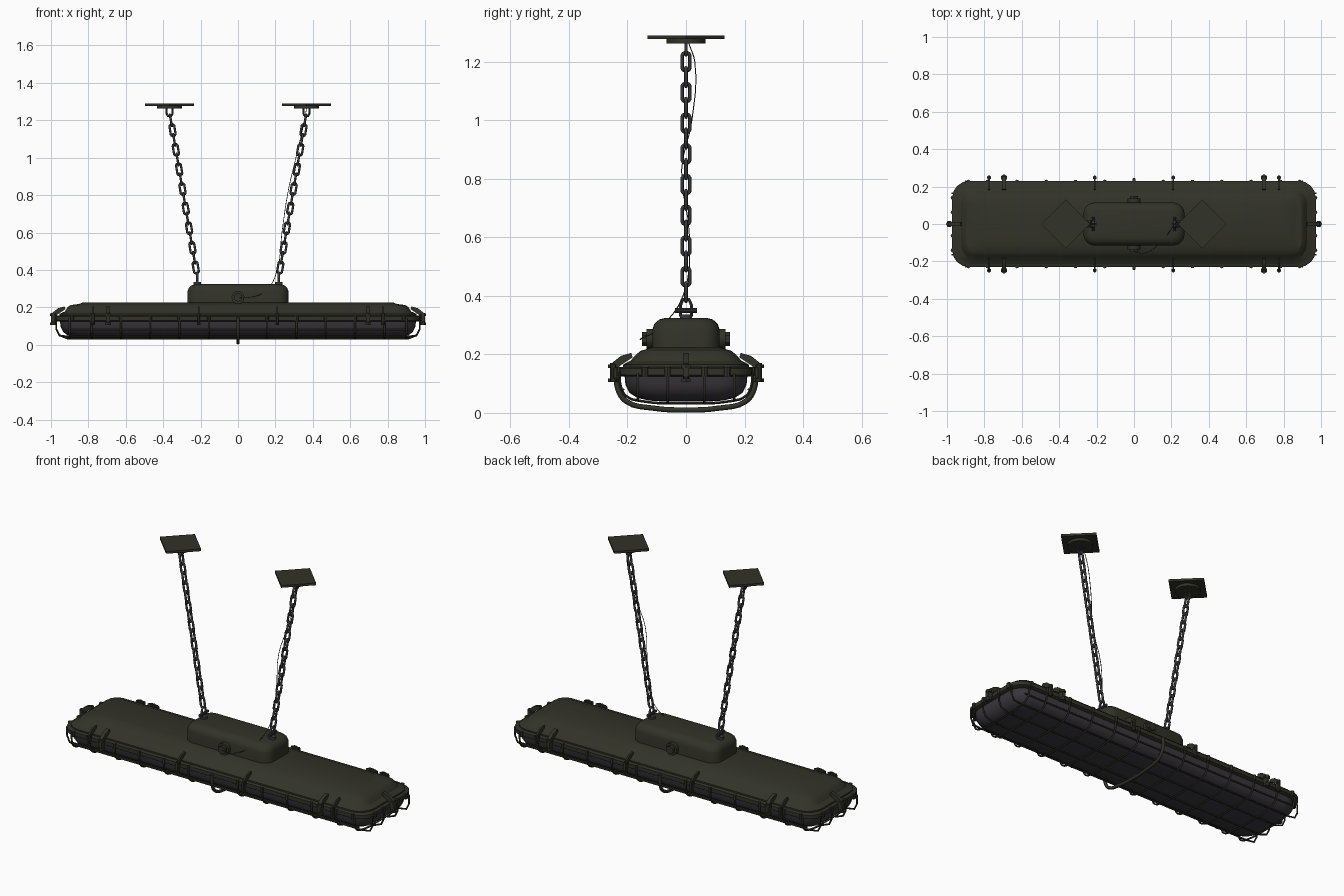
import bpy, bmesh, math
from mathutils import Vector, Matrix

if "Cube" in bpy.data.objects:
    bpy.data.objects.remove(bpy.data.objects["Cube"])


def material(name, rgb):
    m = bpy.data.materials.new(name)
    m.diffuse_color = (*rgb, 1)
    m.use_nodes = True
    m.node_tree.nodes["Principled BSDF"].inputs["Base Color"].default_value = m.diffuse_color
    return m


OLIVE = material("olive paint", (0.031, 0.032, 0.021))
GLASS = material("smoky glass", (0.043, 0.039, 0.046))
STEEL = material("dark steel", (0.042, 0.042, 0.047))


def finish(ob, mat, angle=35):
    ob.data.materials.clear()
    ob.data.materials.append(mat)
    bpy.ops.object.select_all(action='DESELECT')
    ob.select_set(True)
    bpy.context.view_layer.objects.active = ob
    bpy.ops.object.shade_smooth_by_angle(angle=math.radians(angle))
    return ob


def from_bmesh(name, bm, mat, angle=35):
    bmesh.ops.recalc_face_normals(bm, faces=bm.faces)
    me = bpy.data.meshes.new(name)
    bm.to_mesh(me)
    bm.free()
    ob = bpy.data.objects.new(name, me)
    bpy.context.collection.objects.link(ob)
    return finish(ob, mat, angle)


def loft(name, rings, mat, segs=4, angle=35):
    """Stack rounded rectangles given as (half x, half y, corner radius, z)."""
    bm = bmesh.new()
    loops = []
    for hx, hy, r, z in rings:
        loop = []
        for c, (sx, sy) in enumerate([(1, 1), (-1, 1), (-1, -1), (1, -1)]):
            for i in range(segs + 1):
                a = math.pi / 2 * (c + i / segs)
                loop.append(bm.verts.new((sx * (hx - r) + r * math.cos(a),
                                          sy * (hy - r) + r * math.sin(a), z)))
        loops.append(loop)
    n = len(loops[0])
    for a, b in zip(loops, loops[1:]):
        for i in range(n):
            bm.faces.new((a[i], a[(i + 1) % n], b[(i + 1) % n], b[i]))
    bm.faces.new(loops[0])
    bm.faces.new(loops[-1])
    return from_bmesh(name, bm, mat, angle)


def tube(name, pts, r, mat, cyclic=False, smooth=False, res=1):
    cu = bpy.data.curves.new(name, 'CURVE')
    cu.dimensions = '3D'
    cu.bevel_depth = r
    cu.bevel_resolution = res
    cu.use_fill_caps = True
    if smooth:
        sp = cu.splines.new('BEZIER')
        sp.bezier_points.add(len(pts) - 1)
        sp.resolution_u = 4
        for bp, p in zip(sp.bezier_points, pts):
            bp.co = p
            bp.handle_left_type = bp.handle_right_type = 'AUTO'
    else:
        sp = cu.splines.new('POLY')
        sp.points.add(len(pts) - 1)
        for q, p in zip(sp.points, pts):
            q.co = (*p, 1)
    sp.use_cyclic_u = cyclic
    ob = bpy.data.objects.new(name, cu)
    bpy.context.collection.objects.link(ob)
    bpy.ops.object.select_all(action='DESELECT')
    ob.select_set(True)
    bpy.context.view_layer.objects.active = ob
    bpy.ops.object.convert(target='MESH')
    return finish(bpy.context.object, mat, 60)


def cylinder(name, loc, r, depth, mat, axis='Z', segs=20):
    bm = bmesh.new()
    rot = {'Z': Matrix(), 'X': Matrix.Rotation(math.pi / 2, 4, 'Y'),
           'Y': Matrix.Rotation(math.pi / 2, 4, 'X')}[axis]
    bmesh.ops.create_cone(bm, cap_ends=True, segments=segs, radius1=r, radius2=r,
                          depth=depth, matrix=Matrix.Translation(loc) @ rot)
    return from_bmesh(name, bm, mat)


# Housing, clamped flange and junction box
loft("housing", [(0.955, 0.215, 0.09, 0.145), (0.955, 0.215, 0.09, 0.165),
                 (0.925, 0.19, 0.08, 0.178), (0.912, 0.17, 0.07, 0.2),
                 (0.895, 0.155, 0.06, 0.212), (0.85, 0.135, 0.05, 0.218),
                 (0.83, 0.115, 0.05, 0.226)], OLIVE, angle=25)
loft("flange", [(0.965, 0.222, 0.09, 0.125), (0.972, 0.23, 0.09, 0.13),
                (0.972, 0.23, 0.09, 0.152), (0.965, 0.222, 0.09, 0.157)], OLIVE)
loft("junction_box", [(0.27, 0.115, 0.06, 0.2), (0.27, 0.115, 0.06, 0.285),
                      (0.263, 0.108, 0.055, 0.305), (0.246, 0.092, 0.045, 0.319),
                      (0.225, 0.072, 0.03, 0.324)], OLIVE, 6)

# Glass diffuser tray
loft("diffuser", [(0.952, 0.21, 0.09, 0.128), (0.948, 0.207, 0.09, 0.095),
                  (0.935, 0.193, 0.085, 0.068), (0.912, 0.165, 0.07, 0.051),
                  (0.875, 0.125, 0.05, 0.042), (0.82, 0.08, 0.03, 0.039)], GLASS, 6, 60)

# Wire guard: cross bars, long bars and the heavier middle hoop
half = [(0.227, 0.14), (0.224, 0.095), (0.205, 0.058), (0.15, 0.04)]
for i in range(-6, 7):
    x = i * 0.1565 if abs(i) < 6 else math.copysign(0.9, i)
    if i:
        pts = [(x, -y, z) for y, z in half] + [(x, 0, 0.033)] + \
              [(x, y, z) for y, z in reversed(half)]
        tube("guard_cross_bar", pts, 0.005, OLIVE, smooth=True)
        for s in (-1, 1):
            cylinder("guard_lug", (x * (0.985 if abs(i) == 6 else 1), s * 0.226, 0.141),
                     0.011, 0.03, OLIVE, 'Z', 8)
hoop = [(0.237, 0.145), (0.234, 0.085), (0.205, 0.04), (0.11, 0.016)]
tube("guard_middle_hoop", [(0, -y, z) for y, z in hoop] + [(0, 0, 0.01)] +
     [(0, y, z) for y, z in reversed(hoop)], 0.009, OLIVE, smooth=True, res=2)
for y, z in ((0.063, 0.033), (0.165, 0.043)):
    for s in (-1, 1):
        end = [(0.972, 0.135), (0.972, 0.085), (0.955, 0.05), (0.91, z)]
        pts = [(-x, s * y, h) for x, h in end] + [(0, s * y, z)] + \
              [(x, s * y, h) for x, h in reversed(end)]
        tube("guard_long_bar", pts, 0.005, OLIVE)
        for e in (-1, 1):
            cylinder("guard_end_lug", (e * 0.968, s * min(y, 0.14), 0.141), 0.012, 0.032,
                     OLIVE, 'Z', 8)
for s in (-1, 1):
    tube("guard_side_bar", [(-0.92, s * 0.214, 0.08), (0.92, s * 0.214, 0.08)], 0.004, OLIVE)


def clamp(x, y, turn, wide):
    """Swing bolt with a sloping lever; local +y points outward."""
    bm = bmesh.new()
    w = 0.02 if wide else 0.009
    outline = [(-0.05, 0.19), (-0.045, 0.205), (-0.01, 0.195), (0.028, 0.165),
               (0.028, 0.125), (0.005, 0.118), (-0.005, 0.16)]
    a = [bm.verts.new((-w / 2, u, z)) for u, z in outline]
    b = [bm.verts.new((w / 2, u, z)) for u, z in outline]
    bm.faces.new(a)
    bm.faces.new(b)
    n = len(a)
    for i in range(n):
        bm.faces.new((a[i], a[(i + 1) % n], b[(i + 1) % n], b[i]))
    bmesh.ops.create_cone(bm, cap_ends=True, segments=10, radius1=0.008, radius2=0.008,
                          depth=0.065, matrix=Matrix.Translation((0, 0.02, 0.138)))
    for z in (0.112, 0.16):
        bmesh.ops.create_cone(bm, cap_ends=True, segments=6, radius1=w * 0.6 + 0.006,
                              radius2=w * 0.6 + 0.006, depth=0.012,
                              matrix=Matrix.Translation((0, 0.016, z)))
    bm.transform(Matrix.Translation((x, y, 0)) @ Matrix.Rotation(turn, 4, 'Z'))
    from_bmesh("clamp", bm, OLIVE)


for sx in (-1, 1):
    for sy in (-1, 1):
        for x, wide in ((0.21, False), (0.695, True), (0.775, False)):
            clamp(sx * x, sy * 0.232, 0 if sy > 0 else math.pi, wide)
    clamp(sx * 0.972, 0, -sx * math.pi / 2, True)

# Cable glands on both sides of the junction box
for s in (-1, 1):
    cylinder("gland_base", (0, s * 0.12, 0.253), 0.034, 0.03, OLIVE, 'Y')
    cylinder("gland_nut", (0, s * 0.137, 0.253), 0.024, 0.026, OLIVE, 'Y', 6)

# Chains, shackles and ceiling plates
link_pts = []
for i in range(12):
    a = 2 * math.pi * i / 12 + math.pi / 12
    link_pts.append((0.0135 * math.cos(a), 0,
                     0.0135 * math.sin(a) + math.copysign(0.0185, math.sin(a))))
proto = tube("chain_link", link_pts, 0.0062, STEEL, cyclic=True, res=2)
for s in (-1, 1):
    low, high = Vector((s * 0.226, 0, 0.413)), Vector((s * 0.359, 0, 1.2))
    tilt = Matrix.Rotation(math.atan2(high.x - low.x, high.z - low.z), 4, 'Y')
    for i in range(16):
        ob = proto.copy()
        bpy.context.collection.objects.link(ob)
        ob.matrix_world = Matrix.Translation(low.lerp(high, i / 15)) @ tilt @ \
            Matrix.Rotation(math.pi / 2 * (i % 2), 4, 'Z')
    x = s * 0.218
    cylinder("shackle_base", (x, 0, 0.329), 0.02, 0.014, STEEL)
    tube("shackle_loop", [(x, -0.018, 0.33), (x, -0.018, 0.37), (x, -0.01, 0.388),
                          (x, 0.01, 0.388), (x, 0.018, 0.37), (x, 0.018, 0.33)],
         0.006, STEEL)
    cylinder("shackle_pin", (x, 0, 0.35), 0.008, 0.075, STEEL, 'Y', 10)
    x = s * 0.366
    tube("ceiling_loop", [(x - 0.016, 0, 1.265), (x - 0.016, 0, 1.235), (x - 0.008, 0, 1.222),
                          (x + 0.008, 0, 1.222), (x + 0.016, 0, 1.235),
                          (x + 0.016, 0, 1.265)], 0.006, STEEL)
    cylinder("ceiling_disc", (x, 0, 1.271), 0.067, 0.018, OLIVE, 'Z', 28)
    cylinder("ceiling_plate", (x, 0, 1.284), 0.131, 0.013, OLIVE, 'Z', 4)
bpy.data.objects.remove(proto)

# Thin supply cord running from the front gland up one chain
tube("supply_cord", [(0.0, -0.15, 0.253), (0.06, -0.155, 0.253), (0.15, -0.09, 0.29),
                     (0.21, -0.01, 0.4), (0.235, 0.012, 0.6), (0.27, -0.015, 0.83),
                     (0.31, 0.02, 1.0), (0.355, 0.03, 1.2), (0.366, 0.01, 1.262)],
     0.0018, STEEL, smooth=True)
